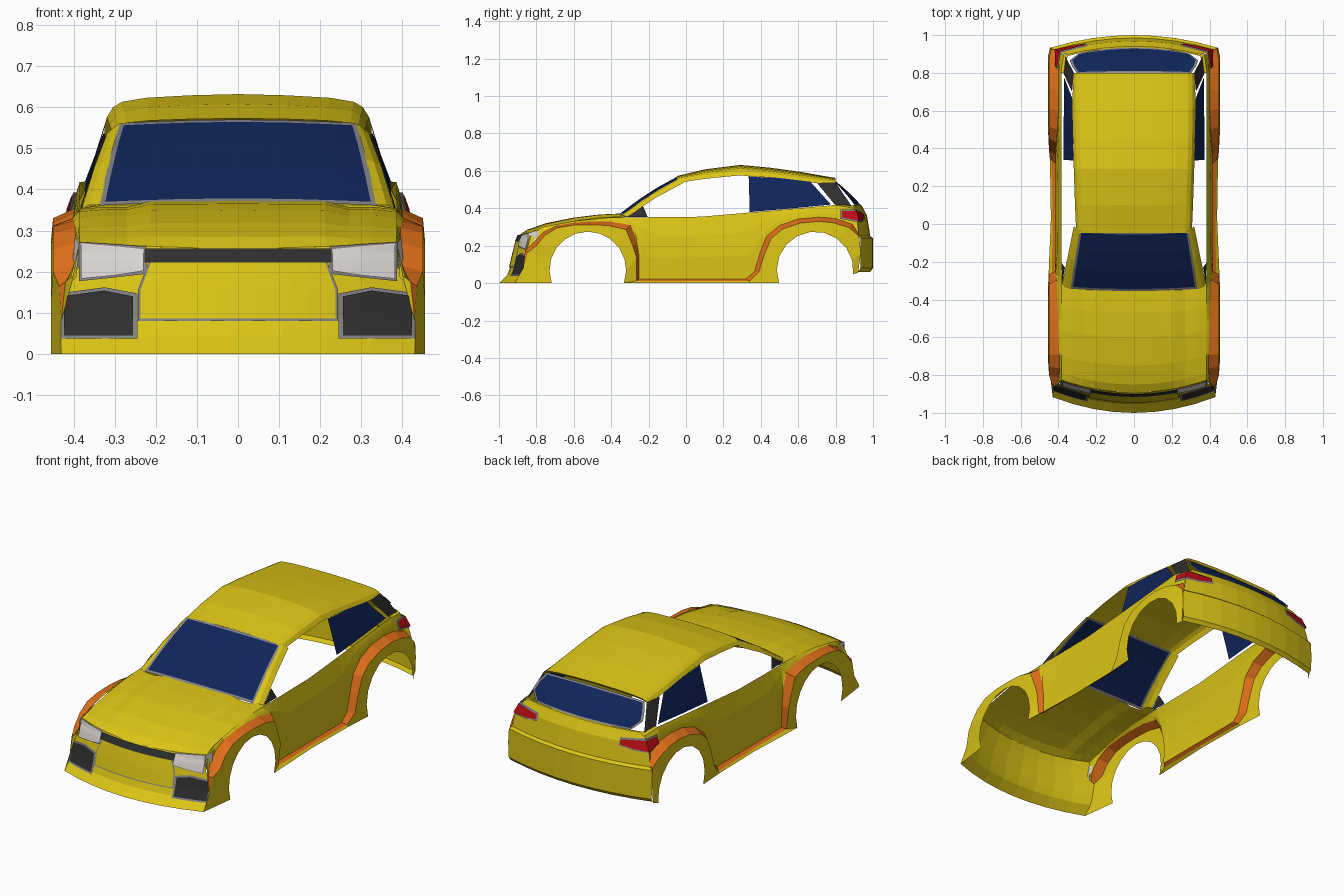
import bpy, bmesh, math
from mathutils import Vector


def material(name, rgb):
    m = bpy.data.materials.new(name)
    m.diffuse_color = (*rgb, 1)
    return m


YELLOW = material("yellow paint", (0.72, 0.56, 0.008))
ORANGE = material("orange stripe", (0.75, 0.16, 0.01))
NAVY = material("navy glass", (0.005, 0.018, 0.1))
WHITE = material("lamp white", (0.7, 0.66, 0.64))
DARK = material("dark trim", (0.028, 0.028, 0.028))
GREY = material("grey trim", (0.22, 0.22, 0.23))
RED = material("tail red", (0.5, 0.004, 0.006))


def interp(table, t):
    """Piecewise linear lookup in [(key, value), ...]."""
    if t <= table[0][0]:
        return table[0][1]
    for (a, va), (b, vb) in zip(table, table[1:]):
        if t <= b:
            return va + (vb - va) * (t - a) / (b - a)
    return table[-1][1]


def sheet(name, rows, mats, rule=None):
    """Skin rows of points, mirror across x, face everything outward."""
    bm = bmesh.new()
    for s in (1, -1):
        grid = [[bm.verts.new((s * p[0], p[1], p[2])) for p in r] for r in rows]
        for j in range(len(rows) - 1):
            for i in range(len(rows[0]) - 1):
                f = bm.faces.new((grid[j][i], grid[j][i + 1],
                                  grid[j + 1][i + 1], grid[j + 1][i]))
                f.material_index = rule(j, i) if rule else 0
    bmesh.ops.remove_doubles(bm, verts=bm.verts, dist=0.0004)
    bmesh.ops.dissolve_degenerate(bm, edges=bm.edges, dist=0.0004)
    bm.normal_update()
    for f in bm.faces:
        c = f.calc_center_median()
        if f.normal.dot(c - Vector((0, c.y * 0.8, 0.2))) < 0:
            f.normal_flip()
    me = bpy.data.meshes.new(name)
    bm.to_mesh(me)
    bm.free()
    for m in mats:
        me.materials.append(m)
    ob = bpy.data.objects.new(name, me)
    bpy.context.collection.objects.link(ob)
    return ob


# --- body sides: arch/sill edge A, flare edge B, stripe edge C, belt line D
def arch(cy, a0, a1, n):
    out = []
    for i in range(n):
        a = math.radians(a0 + (a1 - a0) * i / (n - 1))
        out.append((0.455, cy + 0.205 * math.cos(a), 0.07 + 0.205 * math.sin(a)))
    return out


A = arch(-0.525, 200, -20, 13) + [(0.44, 0.03, 0), (0.445, 0.34, 0)] \
    + arch(0.69, 200, -6, 11)
B = [(-.917, 0), (-.87, .08), (-.845, .165), (-.80, .20), (-.755, .255),
     (-.69, .295), (-.60, .31), (-.50, .312), (-.41, .307), (-.32, .285),
     (-.285, .20), (-.265, .14), (-.265, .012), (.03, .010), (.34, .010),
     (.39, .06), (.42, .155), (.455, .238), (.515, .288), (.61, .32),
     (.71, .33), (.79, .322), (.875, .295), (.925, .25), (.935, .16), (.92, .055)]
BX = {0: .43, 1: .43, 2: .435, 12: .435, 13: .43, 14: .437, 23: .44, 24: .445, 25: .44}
B = [(BX.get(i, .45), y, z) for i, (y, z) in enumerate(B)]
C = [(.42, -.86, .175), (.395, -.815, .215), (.395, -.765, .27), (.395, -.69, .308),
     (.40, -.60, .323), (.402, -.50, .33), (.405, -.40, .328), (.41, -.295, .31),
     (.415, -.262, .21), (.417, -.25, .14), (.415, -.25, .022), (.415, .03, .022),
     (.415, .32, .022), (.415, .365, .06), (.415, .395, .16), (.41, .43, .25),
     (.405, .50, .308), (.40, .60, .343), (.40, .71, .353), (.40, .80, .345),
     (.405, .89, .315), (.425, .925, .26)]
C = B[:2] + C + B[24:]
BELT = [(-.833, .27), (-.765, .30), (-.6, .332), (-.42, .35), (-.1, .353),
        (.08, .355), (.34, .377), (.8, .418)]
D = [(.385, y, interp(BELT, y)) for y in
     (-.833, -.765, -.69, -.6, -.5, -.42, -.34, -.28, -.2, -.1, .08, .25, .34,
      .4, .47, .53, .61, .71, .8)]
D = B[:2] + [(.40, -.846, .19)] + D + [(.372, .897, .40), (.41, .915, .33)] + B[24:]


def between(p, q, t, push):
    x, y, z = (Vector(p).lerp(Vector(q), t))
    return (x + push * (Vector(p) - Vector(q)).length, y, z)


sheet("fender_flares_and_sills", [A, B], [YELLOW])
sheet("side_stripe", [B, C], [ORANGE])
sheet("side_panels", [C] + [[between(c, d, t, .035) for c, d in zip(C, D)]
                            for t in (.35, .7)] + [D], [YELLOW])

# --- front bumper
NOSE = [(0, -1.0), (.045, -.955), (.085, -.94), (.16, -.923), (.222, -.907), (.257, -.892)]


def front(x, z, off=0.0):
    return (x, interp(NOSE, z) + .45 * x * x - off, z)


US = (0, .25, .5, .75, 1)
rows = []
for z, w in ((0, .43), (.045, .43), (.085, .43), (.16, .43), (.185, .395), (.222, .39)):
    rows.append([front(u * w, z) for u in US])
rows.append([front(u * .385, .257)[:2] + (.257 + .015 * u * u,) for u in US])
sheet("front_bumper", rows, [YELLOW])


def plate(name, cols, mat, off, surf=front, n=5):
    """Thin plate lying on a curved face, given (x, z low, z high) columns."""
    lo = [(c[0], c[1]) for c in cols]
    hi = [(c[0], c[2]) for c in cols]
    xs = sorted({round(a + (b - a) * k / n, 4)
                 for (a, _), (b, _) in zip(lo, lo[1:]) for k in range(n + 1)})
    rows = [[surf(x, interp(lo, x) + (interp(hi, x) - interp(lo, x)) * t / 4, off)
             for x in xs] for t in range(5)]
    return sheet(name, rows, [mat])


plate("nose_panel_outline", [(0, .08, .224), (.217, .08, .224), (.243, .08, .157)], GREY, .003)
plate("nose_panel", [(0, .086, .224), (.212, .086, .223), (.237, .086, .156)], YELLOW, .006)
plate("grille", [(0, .222, .257), (.228, .222, .257)], DARK, .008)
plate("headlight_frame", [(.222, .195, .261), (.3, .186, .267), (.387, .177, .272)], GREY, .005)
plate("headlight", [(.23, .202, .255), (.3, .191, .262), (.382, .183, .269)], WHITE, .009)
plate("fog_frame", [(.245, .037, .147), (.325, .037, .162), (.43, .037, .148)], GREY, .004)
plate("fog_grille", [(.255, .045, .14), (.325, .045, .154), (.423, .045, .141)], DARK, .008)
sheet("headlight_side", [[(.387, -.845, .19), (.387, -.845, .268)],
                         [(.402, -.80, .232), (.397, -.785, .283)]], [WHITE])

# --- hood
HOOD = [(-.892, .257, .272, .45), (-.85, .285, .283, .42), (-.75, .32, .305, .34),
        (-.6, .35, .332, .25), (-.47, .366, .346, .17), (-.355, .372, .352, .11)]
rows = []
for j, (y, zc, ze, k) in enumerate(HOOD):
    b = .005 * min(j, 3) / 3
    rows.append([(.385 * u, y + k * (.385 * u) ** 2,
                  zc + (ze - zc) * u * u + b * (u == .55) - b * (u == .7))
                 for u in (0, .28, .55, .7, .85, 1)])
sheet("hood", rows, [YELLOW])

# --- windshield with grey border, and pillars
vs, us = (0, .035, .35, .65, .965, 1), (0, .4, .75, .96, 1)
rows = [[(u * (.338 - .05 * v), -.355 + .31 * v + .012 * u * u,
          .370 + .20 * v + .012 * math.sin(math.pi * v) - .009 * u * u)
         for u in us] for v in vs]
sheet("windshield", rows, [NAVY, GREY], lambda j, i: int(j in (0, 4) or i == 3))
base = [(.336, -.345, .363), (.362, -.335, .362), (.380, -.315, .354)]
tops = [(.287, -.035, .562), (.300, -.03, .553), (.318, -.01, .538)]
mids = [between(a, b, .5, 0) for a, b in zip(base, tops)]
mids = [(x, y, z + .01) for x, y, z in mids]
sheet("front_pillars", [base, mids, tops], [YELLOW])
sheet("cowl_corners", [[(.33, -.35, .361), (.385, -.339, .352)],
                       [(.345, -.30, .362), (.385, -.27, .353)]], [YELLOW])
sheet("mirror_mounts", [[(.380, -.31, .354), (.384, -.205, .354)],
                        [(.366, -.235, .41), (.367, -.228, .408)]], [DARK])

# --- roof with side rails and rear lip
ROOF = [(-.047, .573, .287, .6), (.1, .608, .292, .9), (.29, .632, .298, 1),
        (.45, .617, .302, 1), (.61, .595, .304, .95), (.80, .562, .302, .6)]
SECT = [(0, 0, 0), (.4, .003, 0), (.75, .009, 0), (.95, .019, 0), (1.02, .032, 0),
        (1.07, .056, .025)]
rows = [[(w * a, y + (s * (y < 0)), z - d * k) for a, d, s in SECT]
        for y, z, w, k in ROOF]
rows.append([(x * .99, y - .015, z - .016) for x, y, z in rows[-1]])
sheet("roof", rows, [YELLOW])

# --- quarter windows and rear pillars
sheet("quarter_windows",
      [[(.372, .34, .38), (.372, .56, .399), (.37, .775, .42)],
       [(.345, .338, .48), (.346, .53, .49), (.35, .725, .475)],
       [(.318, .335, .575), (.323, .5, .562), (.327, .665, .542)]], [NAVY])
sheet("rear_pillars", [[(.372, .795, .42), (.362, .885, .412)],
                       [(.328, .70, .536), (.318, .80, .538)]], [DARK])

# --- rear window with grey border
rows = []
for v, w in ((0, .285), (.06, .30), (.35, .34), (.65, .328), (.94, .306), (1, .302)):
    rows.append([(u * w, .937 - .135 * v - .03 * u * u * (1 - v) - .004 * u * u,
                  .415 + .128 * v - .006 * u * u * v + .006 * math.sin(math.pi * v))
                 for u in us])
sheet("rear_window", rows, [NAVY, GREY], lambda j, i: int(j in (0, 4) or i == 3))

# --- rear bumper and tail
TAIL = [(.06, .985), (.08, 1.0), (.24, 1.0), (.252, .985), (.36, .968), (.40, .947), (.415, .94)]


def rear(x, z, off=0.0):
    return (x, interp(TAIL, z) - .34 * x * x + off, z)


rows = [[rear(u * w, z) for u in US] for z, w in
        ((.06, .44), (.08, .441), (.16, .445), (.24, .44), (.252, .428),
         (.33, .41), (.36, .395), (.40, .372), (.415, .35))]
sheet("rear_bumper", rows, [YELLOW])
sheet("rear_shelf", [[rear(u * .35, .415) for u in US],
                     [(u * .37, .935 - .05 * u * u, .417) for u in US]], [YELLOW])
sheet("rear_shoulders", [[(.35, .898, .415), (.372, .897, .40)],
                         [(.368, .80, .42), (.387, .80, .417)]], [YELLOW])


# --- tail lights wrapping the corner
def tail_light(name, grow, off, mat):
    cols = [(.26 - grow, .965, .347, .372), (.335, .945, .335, .379),
            (.405, .918, .333, .385), (.408, .835 - grow, .352, .385)]
    low, high = [], []
    for i, (x, y, a, b) in enumerate(cols):
        a, b = a - grow, b + grow
        if i < 3:
            low.append(rear(x + (.006 if i == 2 else 0), a, off))
            high.append(rear(x - (.02 if i == 2 else 0), b, off))
        else:
            low.append((x + off, y, a))
            high.append((x - .012 + off, y, b))
    low[2] = (low[2][0] + off, low[2][1], low[2][2])
    high[2] = (high[2][0] + off, high[2][1], high[2][2])
    sheet(name, [low, high], [mat])


tail_light("tail_light_frame", .008, .005, GREY)
tail_light("tail_light", 0, .009, RED)
